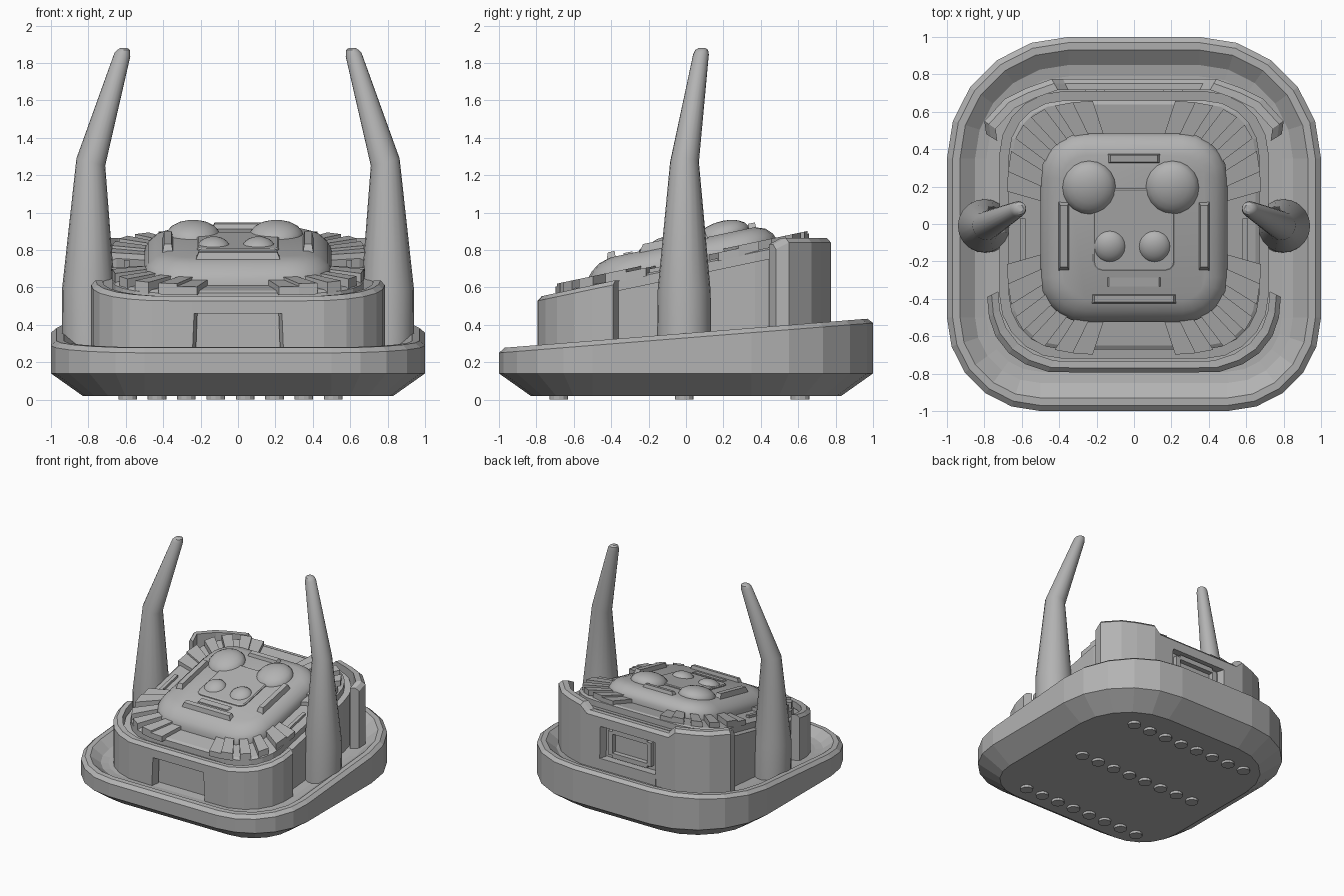
import bpy, bmesh, math
from mathutils import Vector, Matrix

if "Cube" in bpy.data.objects:
    bpy.data.objects.remove(bpy.data.objects["Cube"])

grey = bpy.data.materials.new("plain grey")
grey.diffuse_color = (0.45, 0.45, 0.45, 1)
grey.use_nodes = True
grey.node_tree.nodes["Principled BSDF"].inputs["Base Color"].default_value = grey.diffuse_color


def deck(y):            # height of the tilted deck
    return 0.72 + 0.21 * y


def finish(name, bm, tilt=False, smooth=None):
    if tilt:            # local heights become heights above the deck
        for v in bm.verts:
            v.co.z += deck(v.co.y)
    bmesh.ops.recalc_face_normals(bm, faces=bm.faces)
    me = bpy.data.meshes.new(name)
    bm.to_mesh(me)
    bm.free()
    me.materials.append(grey)
    if smooth:
        for p in me.polygons:
            p.use_smooth = True
        me.set_sharp_from_angle(angle=math.radians(smooth))
    ob = bpy.data.objects.new(name, me)
    bpy.context.collection.objects.link(ob)
    return ob


def rounded(hx, y0, y1, rf, rb, zf, d=0.0, n=5):
    """Rounded rectangle, inset by d, height from zf(y)."""
    pts = []
    corners = [(1, -1, rf), (1, 1, rb), (-1, 1, rb), (-1, -1, rf)]
    for i, (sx, sy, r) in enumerate(corners):
        cx, cy = sx * (hx - r), (y1 - r if sy > 0 else y0 + r)
        for k in range(n + 1):
            a = math.radians(-90 + 90 * i + 90 * k / n)
            x, y = cx + (r - d) * math.cos(a), cy + (r - d) * math.sin(a)
            pts.append((x, y, zf(y)))
    return pts


def loft(bm, rings, closed=True):
    vs = [[bm.verts.new(p) for p in r] for r in rings]
    m = len(vs[0])
    for a, b in zip(vs, vs[1:]):
        for i in range(m):
            bm.faces.new((a[i], a[(i + 1) % m], b[(i + 1) % m], b[i]))
    bm.faces.new(vs[0])
    bm.faces.new(vs[-1])


def block(name, cx, cy, hx, hy, z0, z1, tx=0.0, ty=0.0, tilt=False):
    """Box whose top is inset by tx and ty."""
    bm = bmesh.new()
    ring = lambda a, b, z: [(cx + s * a, cy + t * b, z)
                            for s, t in ((-1, -1), (1, -1), (1, 1), (-1, 1))]
    loft(bm, [ring(hx, hy, z0), ring(hx - tx, hy - ty, z1)])
    return finish(name, bm, tilt)


# Base tub with sloped rim and inner trough
rim = lambda dz: (lambda y: 0.355 + 0.08 * y + dz)
flat = lambda z: (lambda y: z)
bm = bmesh.new()
loft(bm, [rounded(1, -1, 1, 0.5, 0.65, zf, d) for d, zf in (
    (0.17, flat(0.02)), (0, flat(0.14)), (0, rim(-0.025)), (0.03, rim(0)),
    (0.07, rim(0)), (0.15, rim(-0.06)), (0.21, rim(-0.07)))])
finish("base_tub", bm)

# Studs under the base
bm = bmesh.new()
for y in (-0.68, -0.01, 0.61):
    for i in range(8):
        bmesh.ops.create_cone(bm, cap_ends=True, segments=12, radius1=0.05, radius2=0.05,
                              depth=0.025, matrix=Matrix.Translation((-0.59 + i * 0.157, y, 0.0125)))
finish("base_studs", bm)

# Core body with stepped deck
bm = bmesh.new()
up = lambda h: (lambda y: deck(y) + h)
loft(bm, [rounded(0.72, -0.72, 0.71, 0.34, 0.34, zf, d) for d, zf in (
    (0, flat(0.22)), (0, up(-0.06)), (0.05, up(-0.06)), (0.05, up(-0.01)), (0.07, up(0)))])
finish("core_body", bm)


def wall(name, half, ztop, zbot, f=0.925):
    """Curved wall strip following a half outline, mirrored in x."""
    pts = half + [(-x, y) for x, y in reversed(half)]
    rings = []
    for x, y in pts:
        t, b = ztop(x, y), zbot(x)
        g = 1 - (1 - f) * 0.4
        rings.append([(x, y, b), (x, y, t - 0.025), (x * g, y * g, t),
                      (x * f, y * f, t), (x * f, y * f, b)])
    bm = bmesh.new()
    loft(bm, rings)
    return finish(name, bm)


# Front wall with panel opening, back wall with taller corners and opening
wall("front_wall",
     [(0.785, -0.39), (0.775, -0.5), (0.74, -0.6), (0.67, -0.69), (0.58, -0.75),
      (0.46, -0.79), (0.245, -0.795), (0.235, -0.795)],
     lambda x, y: deck(y) + 0.0, lambda x: 0.46 if abs(x) < 0.24 else 0.22)
wall("back_wall",
     [(0.79, 0.48), (0.8, 0.55), (0.69, 0.67), (0.58, 0.725), (0.44, 0.775), (0.38, 0.775),
      (0.265, 0.775), (0.255, 0.775)],
     lambda x, y: 0.81 if abs(x) < 0.4 else (0.83 if y < 0.5 else 0.865),
     lambda x: 0.71 if abs(x) < 0.26 else 0.22)
for s in (-1, 1):
    block("back_window_side", s * 0.18, 0.72, 0.02, 0.03, 0.48, 0.68)
    block("back_window_bar", 0, 0.72, 0.16, 0.03, 0.58 + s * 0.1 - 0.02, 0.58 + s * 0.1 + 0.02)
block("back_sill", 0, 0.74, 0.26, 0.035, 0.22, 0.44)

# Fan of raised plates around the deck corners
def polar(R, a):
    c, s = math.cos(a), math.sin(a)
    r = R / (c ** 4 + s ** 4) ** 0.25
    return r * c, -0.02 + r * s


bm = bmesh.new()
for sx in (-1, 1):
    for sy in (-1, 1):
        for a0, a1, h in ((16, 24, 0.03), (24, 32, 0.045), (37, 43, 0.045),
                          (47, 53, 0.045), (57, 64, 0.045), (64, 72, 0.03)):
            q = [polar(R, math.radians(a)) for R, a in
                 ((0.47, a0), (0.68, a0), (0.68, a1), (0.47, a1))]
            q = [(sx * x, -0.02 + sy * (y + 0.02)) for x, y in q]
            loft(bm, [[(x, y, z) for x, y in q] for z in (-0.015, h)])
finish("deck_plates", bm, tilt=True)
for s in (-1, 1):
    block("deck_side_bar", s * 0.595, -0.11, 0.014, 0.14, -0.01, 0.02, tilt=True)

# Central raised dome and its top plate
bm = bmesh.new()
loft(bm, [rounded(0.5, -0.525, 0.485, 0.24, 0.24, flat(h), d) for d, h in (
    (0, -0.01), (0, 0.035), (0.02, 0.07), (0.06, 0.105), (0.12, 0.125))])
finish("dome", bm, tilt=True, smooth=35)
bm = bmesh.new()
loft(bm, [rounded(0.22, -0.25, 0.19, 0.05, 0.02, flat(h), d, n=3)
          for d, h in ((0, 0.11), (0, 0.132), (0.008, 0.138))])
finish("dome_top_plate", bm, tilt=True)

# Ridges and vent on the dome
block("front_ridge", 0, -0.4, 0.24, 0.03, 0.08, 0.155, 0.03, 0.012, True)
block("back_ridge", 0, 0.35, 0.15, 0.03, 0.1, 0.15, 0.025, 0.012, True)
block("front_vent", 0, -0.31, 0.165, 0.028, 0.1, 0.133, 0.03, 0.004, True)
for s in (-1, 1):
    block("side_ridge", s * 0.375, -0.065, 0.034, 0.195, 0.09, 0.16, 0.014, 0.03, True)

# Domed buttons
for name, x, y, r, h in (("large_button", -0.24, 0.195, 0.145, 0.08),
                         ("large_button", 0.205, 0.195, 0.145, 0.08),
                         ("small_button", -0.13, -0.12, 0.09, 0.06),
                         ("small_button", 0.11, -0.12, 0.09, 0.06)):
    bm = bmesh.new()
    bmesh.ops.create_uvsphere(bm, u_segments=20, v_segments=10, radius=1,
                              matrix=Matrix.Translation((x, y, 0.115)) @ Matrix.Diagonal((r, r, h, 1)))
    finish(name, bm, tilt=True, smooth=35)

# Bent horns
for s in (-1, 1):
    bm = bmesh.new()
    rings = []
    for x, y, z, r in ((0.795, -0.01, 0.25, 0.145), (0.8, -0.01, 0.58, 0.142),
                       (0.787, -0.008, 1.27, 0.077), (0.618, 0.08, 1.845, 0.042),
                       (0.612, 0.084, 1.87, 0.034), (0.61, 0.085, 1.88, 0.018)):
        rings.append([(s * (x + r * math.cos(a)), y + r * math.sin(a),
                       z + (0.25 * r * math.cos(a) if z > 1.2 and z < 1.86 else 0))
                      for a in [math.tau * k / 20 for k in range(20)]])
    loft(bm, rings)
    finish("horn", bm, smooth=30)
